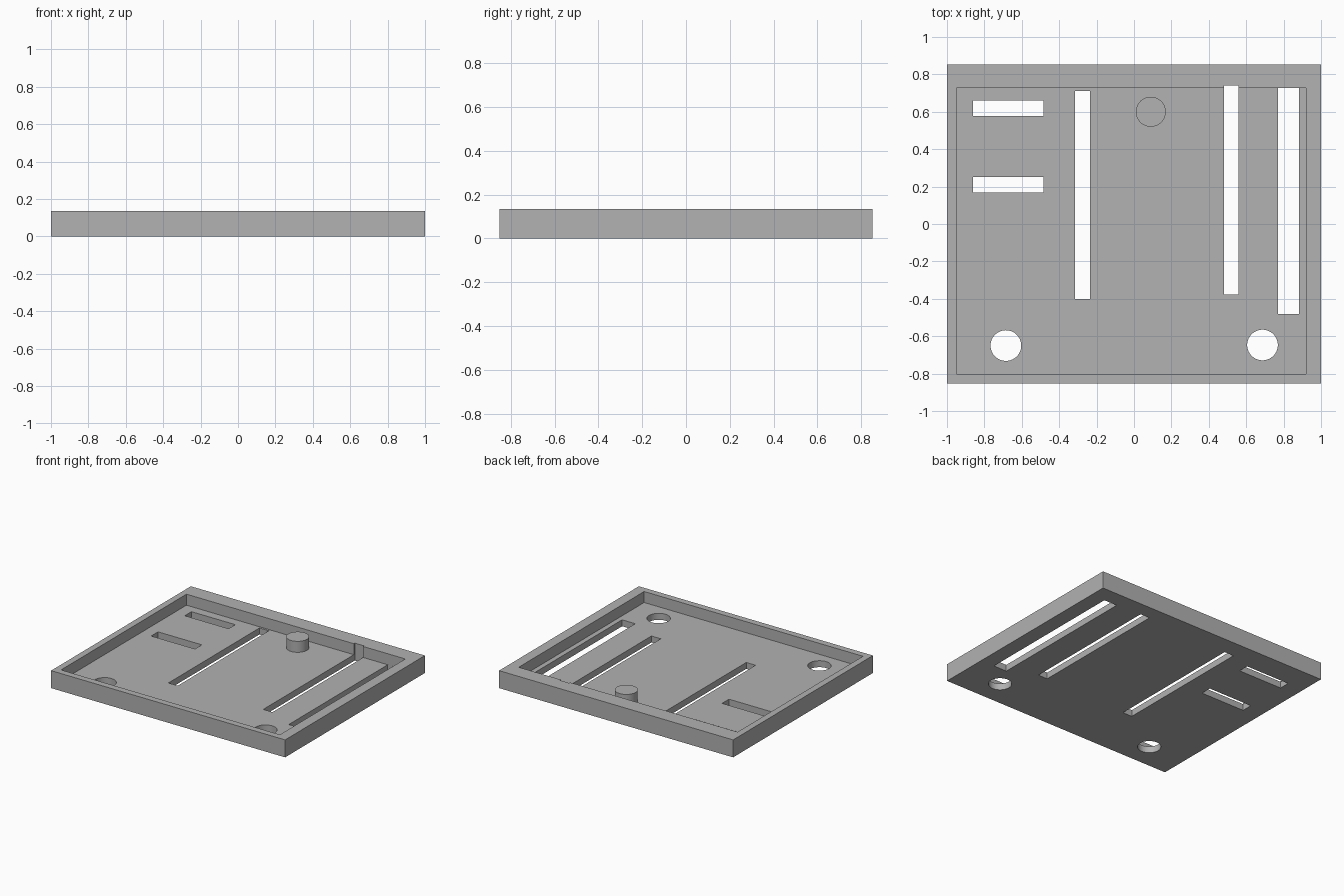
import bpy
import math

if "Cube" in bpy.data.objects:
    bpy.data.objects.remove(bpy.data.objects["Cube"], do_unlink=True)

HEIGHT, FLOOR = 0.135, 0.05

grey = bpy.data.materials.new("plain grey")
grey.use_nodes = True
colour = (0.445, 0.445, 0.445, 1)
grey.diffuse_color = colour
grey.node_tree.nodes["Principled BSDF"].inputs["Base Color"].default_value = colour


def box(name, x0, x1, y0, y1, z0, z1):
    bpy.ops.mesh.primitive_cube_add(
        size=1, location=((x0 + x1) / 2, (y0 + y1) / 2, (z0 + z1) / 2))
    ob = bpy.context.object
    ob.name = name
    ob.scale = (x1 - x0, y1 - y0, z1 - z0)
    bpy.ops.object.transform_apply(location=True, rotation=False, scale=True)
    ob.data.materials.append(grey)
    return ob


def cylinder(name, x, y, radius, z0, z1):
    bpy.ops.mesh.primitive_cylinder_add(
        vertices=64, radius=radius, depth=z1 - z0, location=(x, y, (z0 + z1) / 2))
    ob = bpy.context.object
    ob.name = name
    ob.data.materials.append(grey)
    return ob


def cut(target, cutter):
    mod = target.modifiers.new("cut", "BOOLEAN")
    mod.operation, mod.solver, mod.object = "DIFFERENCE", "EXACT", cutter
    bpy.context.view_layer.objects.active = target
    bpy.ops.object.modifier_apply(modifier=mod.name)
    bpy.data.objects.remove(cutter, do_unlink=True)


def smooth(ob):
    bpy.ops.object.select_all(action="DESELECT")
    ob.select_set(True)
    bpy.context.view_layer.objects.active = ob
    bpy.ops.object.shade_smooth_by_angle(angle=math.radians(30))


# Shallow tray with a raised rim
tray = box("tray", -1, 1, -0.853, 0.853, 0, HEIGHT)
cut(tray, box("recess_cutter", -0.95, 0.92, -0.803, 0.728, FLOOR, 0.3))

# Slots through the floor; the third one also notches the back rim
slots = [
    (-0.86, -0.485, 0.578, 0.66),
    (-0.86, -0.485, 0.168, 0.252),
    (0.48, 0.56, -0.378, 0.74),
    (-0.315, -0.235, -0.4, 0.712),
    (0.77, 0.882, -0.48, 0.727),
]
for slot in slots:
    cut(tray, box("slot_cutter", *slot, -0.1, 0.3))

# Round holes near the front corners
for x, y in ((-0.685, -0.65), (0.687, -0.647)):
    cut(tray, cylinder("hole_cutter", x, y, 0.082, -0.1, 0.3))
smooth(tray)

# Peg standing on the floor, level with the rim
smooth(cylinder("peg", 0.09, 0.6, 0.08, FLOOR, HEIGHT))
